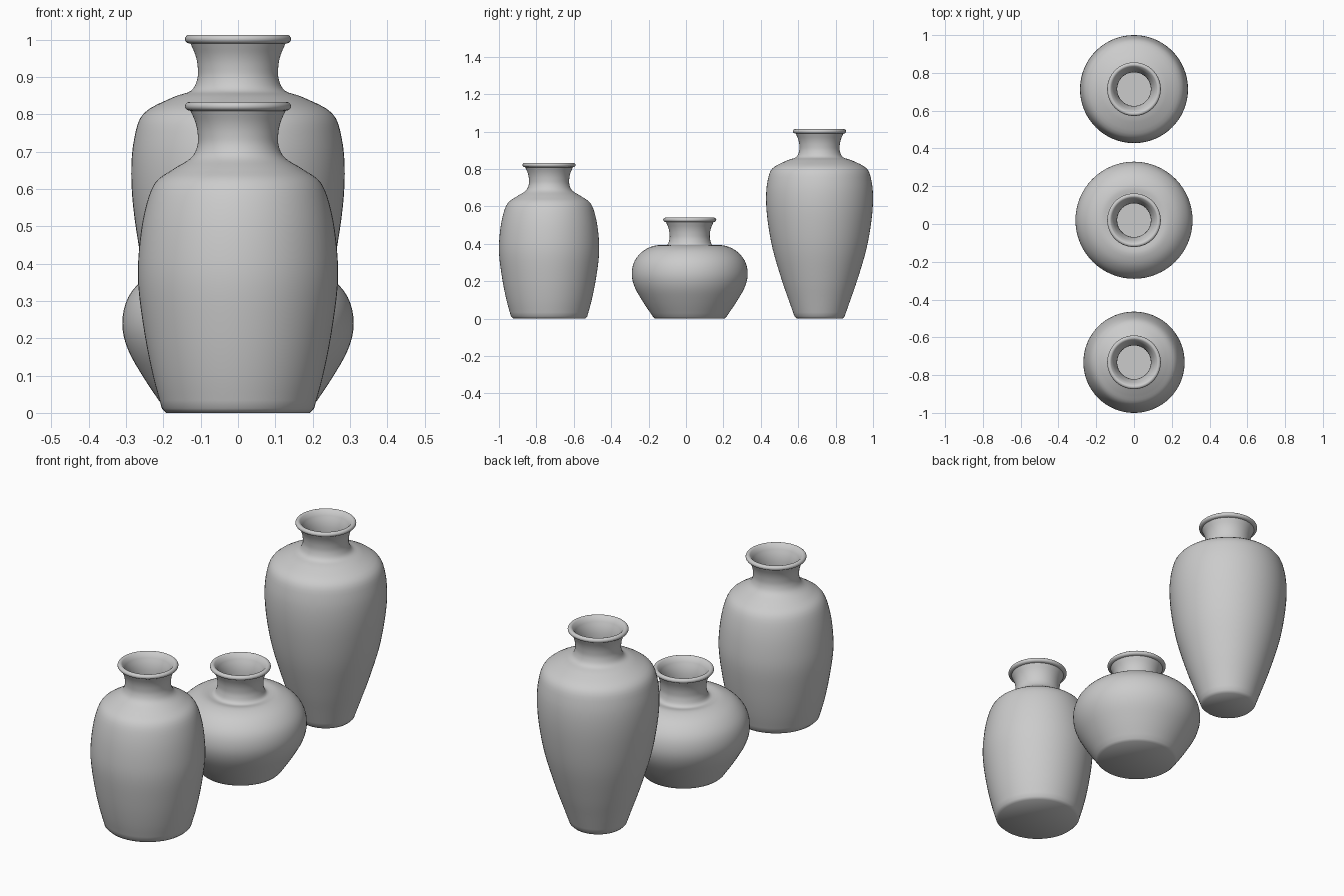
import bpy
import bmesh
import math
from mathutils import Vector

cube = bpy.data.objects.get("Cube")
if cube:
    bpy.data.objects.remove(cube, do_unlink=True)

SEGMENTS = 64
WALL = 0.018

clay = bpy.data.materials.new("grey_clay")
clay.use_nodes = True
GREY = (0.6, 0.6, 0.6, 1)
clay.diffuse_color = GREY
clay.node_tree.nodes["Principled BSDF"].inputs["Base Color"].default_value = GREY


def smooth_path(points, steps=4):
    """Pass a smooth curve through the (radius, height) points."""
    p = [Vector(q) for q in points]
    p = [2 * p[0] - p[1]] + p + [2 * p[-1] - p[-2]]
    path = []
    for a, b, c, d in zip(p, p[1:], p[2:], p[3:]):
        for i in range(steps):
            t = i / steps
            path.append(0.5 * (2 * b + (c - a) * t
                               + (2 * a - 5 * b + 4 * c - d) * t ** 2
                               + (3 * b - a - 3 * c + d) * t ** 3))
    return path + [p[-2]]


def inset_path(path, distance):
    """Shift the wall inwards along its normals."""
    inner = []
    for i, point in enumerate(path):
        along = path[min(i + 1, len(path) - 1)] - path[max(i - 1, 0)]
        along.normalize()
        inner.append(point + Vector((-along.y, along.x)) * distance)
    return inner


def make_vase(name, y, foot, body, lip_height):
    # Outer wall from the foot to the underside of the lip
    outer = smooth_path(body)
    # Rounded lip
    lip = [Vector((0.13 + 0.012 * math.cos(a), lip_height + 0.0115 * math.sin(a)))
           for a in [math.radians(d) for d in range(-80, 141, 20)]]
    # Inner wall down to a flat floor
    inner = [q for q in reversed(inset_path(outer, WALL)) if q.y > 0.03]
    profile = [Vector((0, 0)), Vector((foot, 0))] + outer + lip + inner
    profile += [Vector((inner[-1].x - 0.01, 0.02)), Vector((0, 0.02))]

    bm = bmesh.new()
    verts = [bm.verts.new((q.x, 0, q.y)) for q in profile]
    edges = [bm.edges.new(pair) for pair in zip(verts, verts[1:])]
    bmesh.ops.spin(bm, geom=verts + edges, cent=(0, 0, 0), axis=(0, 0, 1),
                   angle=math.tau, steps=SEGMENTS, use_merge=True)
    bmesh.ops.remove_doubles(bm, verts=bm.verts, dist=0.0002)
    bmesh.ops.recalc_face_normals(bm, faces=bm.faces)
    mesh = bpy.data.meshes.new(name)
    bm.to_mesh(mesh)
    bm.free()
    mesh.materials.append(clay)
    vase = bpy.data.objects.new(name, mesh)
    vase.location.y = y
    bpy.context.collection.objects.link(vase)

    bpy.ops.object.select_all(action="DESELECT")
    vase.select_set(True)
    bpy.context.view_layer.objects.active = vase
    bpy.ops.object.shade_smooth_by_angle(angle=math.radians(50))


def neck(top):
    """The same flared neck sits on every vase."""
    return [(0.126, top - 0.15), (0.109, top - 0.118), (0.108, top - 0.085),
            (0.114, top - 0.055), (0.127, top - 0.024)]


make_vase("medium_vase", -0.732, 0.192,
          [(0.204, 0.012), (0.228, 0.1), (0.25, 0.21), (0.267, 0.34),
           (0.265, 0.44), (0.25, 0.54), (0.223, 0.615), (0.175, 0.652)]
          + neck(0.833), 0.8215)
make_vase("squat_vase", 0.02, 0.185,
          [(0.196, 0.01), (0.25, 0.09), (0.295, 0.17), (0.31, 0.24),
           (0.294, 0.31), (0.245, 0.365), (0.18, 0.392)]
          + neck(0.54), 0.5285)
make_vase("tall_vase", 0.714, 0.122,
          [(0.134, 0.012), (0.165, 0.1), (0.203, 0.21), (0.25, 0.37),
           (0.277, 0.52), (0.286, 0.64), (0.278, 0.735), (0.252, 0.803),
           (0.175, 0.845)]
          + neck(1.013), 1.0015)
